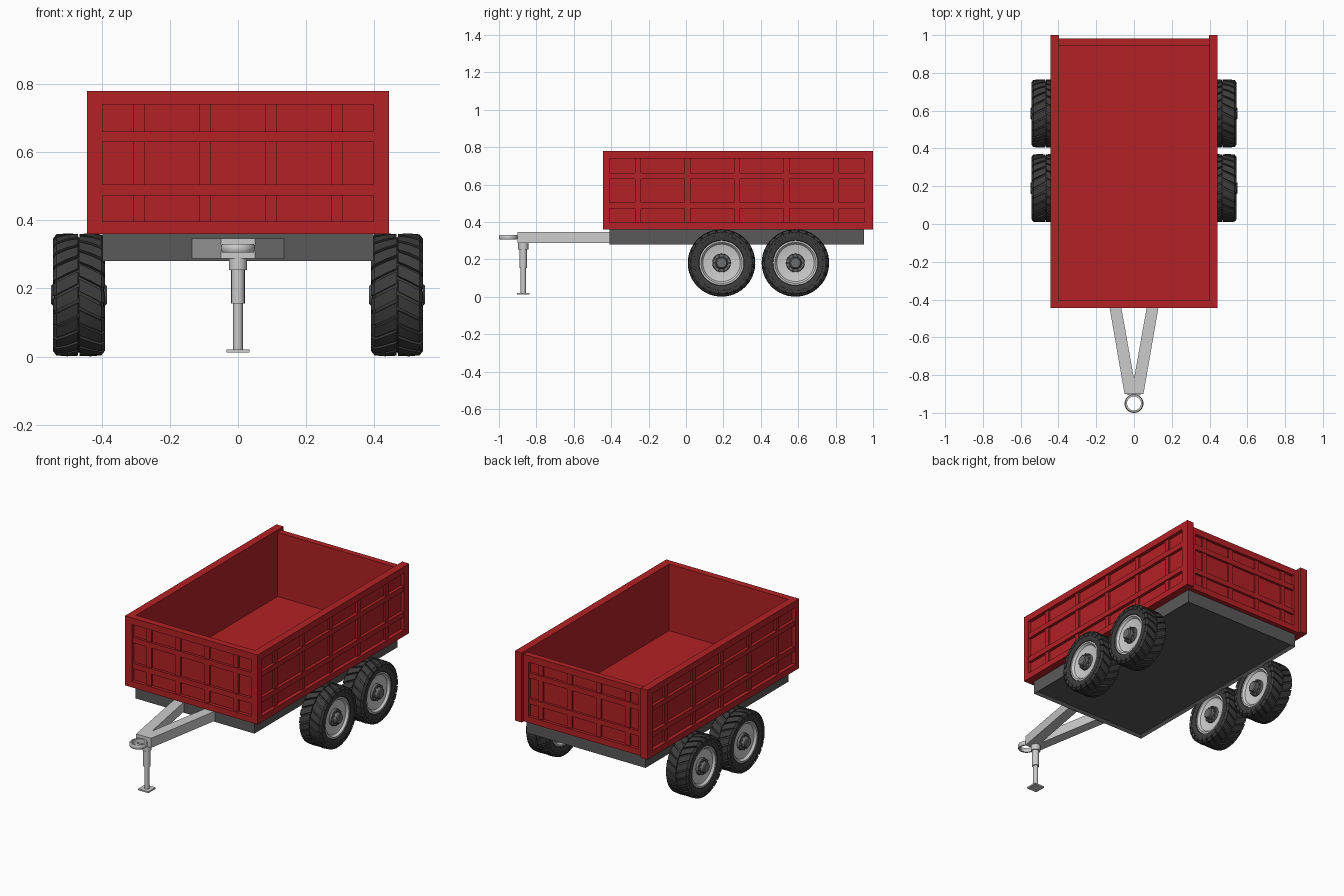
import bpy, bmesh, math
from mathutils import Matrix, Vector

if "Cube" in bpy.data.objects:
    bpy.data.objects.remove(bpy.data.objects["Cube"])


def material(name, c):
    m = bpy.data.materials.new(name)
    m.diffuse_color = (*c, 1)
    m.use_nodes = True
    m.node_tree.nodes["Principled BSDF"].inputs["Base Color"].default_value = m.diffuse_color
    return m


RED = material("red_paint", (0.45, 0.015, 0.018))
DARK = material("dark_frame", (0.1, 0.1, 0.1))
RUBBER = material("rubber", (0.045, 0.045, 0.045))
HUB = material("hub_metal", (0.15, 0.15, 0.15))


def finish(name, bm, mat=None, smooth=None):
    bmesh.ops.recalc_face_normals(bm, faces=bm.faces)
    me = bpy.data.meshes.new(name)
    bm.to_mesh(me)
    bm.free()
    ob = bpy.data.objects.new(name, me)
    bpy.context.collection.objects.link(ob)
    if mat:
        me.materials.append(mat)
    if smooth:
        bpy.ops.object.select_all(action='DESELECT')
        ob.select_set(True)
        bpy.context.view_layer.objects.active = ob
        bpy.ops.object.shade_smooth_by_angle(angle=math.radians(smooth))
    return ob


def box(bm, lo, hi, mtx=Matrix()):
    lo, hi = Vector(lo), Vector(hi)
    size = hi - lo
    bmesh.ops.create_cube(bm, size=1, matrix=mtx @ Matrix.Translation((lo + hi) / 2) @ Matrix.Diagonal((*size, 1)))


def lathe(bm, profile, n, closed=False):
    """Revolve (x, radius) points around the x axis."""
    vs = [bm.verts.new((x, r, 0)) for x, r in profile]
    es = [bm.edges.new(p) for p in zip(vs, vs[1:])]
    if closed:
        es.append(bm.edges.new((vs[-1], vs[0])))
    bmesh.ops.spin(bm, geom=vs + es, axis=(1, 0, 0), cent=(0, 0, 0), angle=math.tau, steps=n)
    bmesh.ops.remove_doubles(bm, verts=bm.verts, dist=1e-5)


# Ribbed walls: local x runs along the wall, local y points outward from the inner face
def wall(name, mtx, u0, u1, ribs, ends, top=0.78, depth=0.046):
    bm = bmesh.new()
    slab = depth * 0.5
    box(bm, (u0, 0, 0.36), (u1, slab, top), mtx)
    for z0, z1 in ((0.36, 0.397), (top - 0.04, top)):
        box(bm, (u0, slab, z0), (u1, depth, z1), mtx)
    for a, b in ends:
        box(bm, (a, slab, 0.397), (b, depth, top - 0.04), mtx)
    a = ends[0][1] if ends else u0
    b = ends[1][0] if ends else u1
    for z in (0.489, 0.645):
        box(bm, (a, slab, z - 0.016), (b, depth * 0.9, z + 0.016), mtx)
    for u in ribs:
        box(bm, (u - 0.016, slab, 0.397), (u + 0.016, depth * 0.75, top - 0.04), mtx)
    finish(name, bm, RED)


for s, side in ((1, "right"), (-1, "left")):
    m = Matrix(((0, s, 0, s * 0.397), (1, 0, 0, 0), (0, 0, 1, 0), (0, 0, 0, 1)))
    wall(side + "_side_wall", m, -0.445, 1.0, [-0.257 + 0.265 * i for i in range(5)],
         [(-0.445, -0.41), (0.953, 1.0)])
cross_ribs = (-0.29, -0.097, 0.097, 0.29)
wall("front_wall", Matrix(((1, 0, 0, 0), (0, -1, 0, -0.405), (0, 0, 1, 0), (0, 0, 0, 1))),
     -0.397, 0.397, cross_ribs, [], depth=0.04)
wall("tailgate", Matrix.Translation((0, 0.945, 0)), -0.397, 0.397, cross_ribs,
     [(-0.397, -0.365), (0.365, 0.397)], top=0.765, depth=0.036)

# Bed floor
bm = bmesh.new()
box(bm, (-0.397, -0.405, 0.36), (0.397, 0.945, 0.378))
finish("bed_floor", bm, RED)

# Chassis with a shallow recess underneath
bm = bmesh.new()
box(bm, (-0.397, -0.41, 0.28), (0.397, 0.953, 0.36))
bm.normal_update()
bottom = [f for f in bm.faces if f.normal.z < -0.9]
bmesh.ops.inset_region(bm, faces=bottom, thickness=0.02)
bmesh.ops.translate(bm, verts=bottom[0].verts, vec=(0, 0, 0.015))
finish("chassis", bm, DARK)

# A-frame drawbar
half = [(0.05, -0.9), (0.135, -0.41), (0.073, -0.41), (0, -0.82)]
outline = half + [(-x, y) for x, y in half[-2::-1]]
bm = bmesh.new()
f = bm.faces.new([bm.verts.new((x, y, 0.288)) for x, y in outline])
g = bmesh.ops.extrude_face_region(bm, geom=[f])["geom"]
bmesh.ops.translate(bm, verts=[v for v in g if isinstance(v, bmesh.types.BMVert)], vec=(0, 0, 0.058))
finish("drawbar", bm)

# Towing ring
bm = bmesh.new()
lathe(bm, [(-0.013, 0.037), (0.013, 0.037), (0.013, 0.046), (0.006, 0.05), (-0.006, 0.05), (-0.013, 0.046)],
      32, closed=True)
bmesh.ops.rotate(bm, verts=bm.verts, matrix=Matrix.Rotation(math.pi / 2, 3, 'Y'))
bmesh.ops.translate(bm, verts=bm.verts, vec=(0, -0.95, 0.318))
finish("towing_ring", bm, None, 40)

# Support leg: stepped tube and square foot
bm = bmesh.new()
lathe(bm, [(0.02, 0), (0.02, 0.014), (0.155, 0.014), (0.155, 0.02), (0.254, 0.02), (0.254, 0.027),
           (0.29, 0.027), (0.29, 0)], 16)
bmesh.ops.rotate(bm, verts=bm.verts, matrix=Matrix.Rotation(-math.pi / 2, 3, 'Y'))
bmesh.ops.translate(bm, verts=bm.verts, vec=(0, -0.87, 0))
box(bm, (-0.034, -0.904, 0.012), (0.034, -0.836, 0.021))
finish("support_leg", bm, None, 40)


# Tyre: carcass plus chevron lugs wrapping over the shoulders
def tyre_mesh():
    bm = bmesh.new()
    side = [(0.058, 0.116), (0.067, 0.121), (0.073, 0.14), (0.072, 0.158), (0.064, 0.169)]
    lathe(bm, side + [(-x, r) for x, r in side[::-1]], 48, closed=True)
    n = 24
    pitch = math.tau / n
    rows = [(0.002, 0.179, 0.0), (0.035, 0.1805, 0.35), (0.066, 0.178, 0.7), (0.076, 0.165, 0.78), (0.0745, 0.148, 0.8)]
    for s in (1, -1):
        for i in range(n):
            rings = []
            for x, r, lead in rows:
                ring = []
                for t in (0, 0.78):
                    a = (i + lead + t + (0.5 if s < 0 else 0)) * pitch
                    inner = (x * 0.9, r - 0.016) if r > 0.17 else (x - 0.012, r - 0.004)
                    pts = [(x, r), inner]
                    for px, pr in (pts if t == 0 else pts[::-1]):
                        ring.append(bm.verts.new((s * px, pr * math.cos(a), pr * math.sin(a))))
                rings.append(ring)
            for p, q in zip(rings, rings[1:]):
                for k in range(4):
                    bm.faces.new((p[k], p[(k + 1) % 4], q[(k + 1) % 4], q[k]))
            bm.faces.new(rings[0])
            bm.faces.new(rings[-1][::-1])
    return bm


def rim_mesh():
    bm = bmesh.new()
    side = [(0.042, 0), (0.042, 0.06), (0.05, 0.1), (0.063, 0.11), (0.063, 0.119)]
    lathe(bm, side + [(-x, r) for x, r in side[::-1]], 48)
    return bm


def hub_mesh():
    bm = bmesh.new()
    side = [(0.082, 0), (0.082, 0.026), (0.077, 0.031), (0.056, 0.033), (0.056, 0.048), (0.04, 0.05)]
    lathe(bm, side + [(-x, r) for x, r in side[::-1]], 24)
    for s in (1, -1):
        for i in range(10):
            a = i * math.tau / 10
            m = Matrix.Translation((s * 0.058, 0.041 * math.cos(a), 0.041 * math.sin(a)))
            bmesh.ops.create_cone(bm, cap_ends=True, segments=6, radius1=0.006, radius2=0.006, depth=0.014,
                                  matrix=m @ Matrix.Rotation(math.pi / 2, 4, 'Y'))
    return bm


# Four wheels sharing the same parts
for part, make, mat in (("tyre", tyre_mesh, RUBBER), ("rim", rim_mesh, None), ("hub", hub_mesh, HUB)):
    first = finish(part, make(), mat, 30)
    for i, (x, y) in enumerate([(x, y) for y in (0.19, 0.585) for x in (-0.467, 0.467)]):
        ob = first if i == 0 else first.copy()
        if i:
            bpy.context.collection.objects.link(ob)
        ob.name = ("front_" if y < 0.4 else "rear_") + ("left_" if x < 0 else "right_") + part
        ob.location = (x, y, 0.181)
